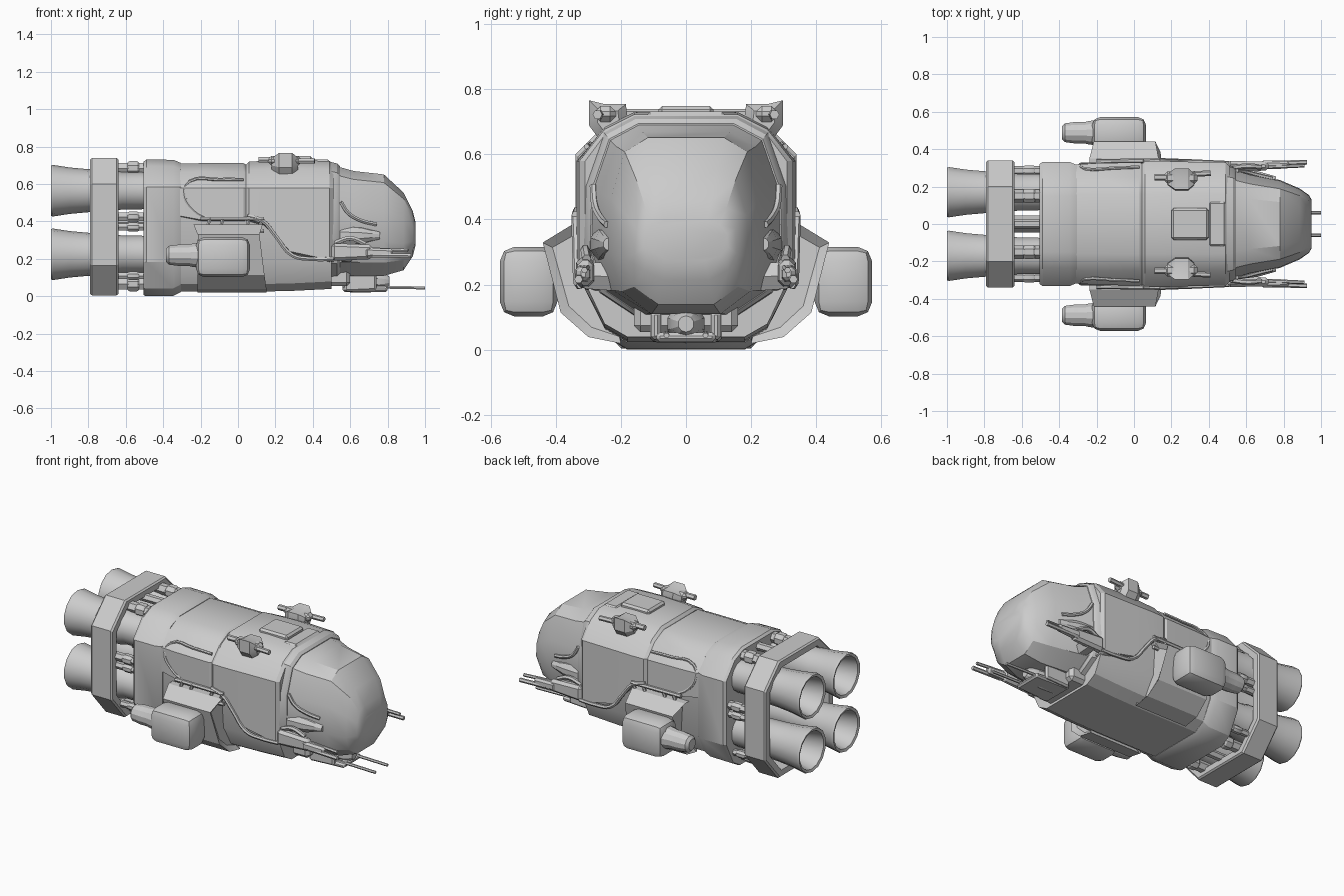
import bpy, bmesh, math
from mathutils import Vector

if "Cube" in bpy.data.objects:
    bpy.data.objects.remove(bpy.data.objects["Cube"])


def finish(name, bm):
    bmesh.ops.recalc_face_normals(bm, faces=bm.faces)
    me = bpy.data.meshes.new(name)
    bm.to_mesh(me)
    bm.free()
    ob = bpy.data.objects.new(name, me)
    bpy.context.collection.objects.link(ob)
    return ob


def skin(name, rings, wrap=False):
    """Bridge a list of equal-length point rings; cap the ends unless wrapped."""
    bm = bmesh.new()
    loops = [[bm.verts.new(p) for p in r] for r in rings]
    pairs = list(zip(loops, loops[1:])) + ([(loops[-1], loops[0])] if wrap else [])
    for a, b in pairs:
        for i in range(len(a)):
            j = (i + 1) % len(a)
            bm.faces.new((a[i], a[j], b[j], b[i]))
    if not wrap:
        bm.faces.new(loops[0])
        bm.faces.new(loops[-1])
    return finish(name, bm)


def ring(x, half):
    """Mirror a half cross-section of (y, z) points into a closed ring at x."""
    return [(x, y, z) for y, z in half] + [(x, -y, z) for y, z in reversed(half)]


def lathe(name, prof, y, z, n=14):
    """Revolve (x, radius) points around an axis parallel to x."""
    ang = [2 * math.pi * (i + .5) / n for i in range(n)]
    return skin(name, [[(x, y + r * math.cos(a), z + r * math.sin(a)) for a in ang] for x, r in prof])


def box(name, lo, hi, bevel=0.0, taper=1.0, seg=1):
    """Box between two corners; taper shrinks the +x end."""
    lo, hi = Vector(lo), Vector(hi)
    bm = bmesh.new()
    size = Vector([abs(d) for d in hi - lo])
    bmesh.ops.create_cube(bm, size=1)
    for v in bm.verts:
        k = taper if v.co.x > 0 else 1
        v.co = Vector((v.co.x * size.x, v.co.y * size.y * k, v.co.z * size.z * k)) + (lo + hi) / 2
    if bevel:
        bmesh.ops.bevel(bm, geom=bm.edges[:], offset=bevel, segments=seg, profile=.5, affect='EDGES')
    return finish(name, bm)


def tube(name, pts, r, smooth=False):
    """Round rod or cable through points."""
    cu = bpy.data.curves.new(name, 'CURVE')
    cu.dimensions = '3D'
    cu.bevel_depth = r
    cu.bevel_resolution = 1
    cu.resolution_u = 4
    cu.use_fill_caps = True
    sp = cu.splines.new('BEZIER')
    sp.bezier_points.add(len(pts) - 1)
    kind = 'AUTO' if smooth else 'VECTOR'
    for b, p in zip(sp.bezier_points, pts):
        b.co = p
        b.handle_left_type = b.handle_right_type = kind
    ob = bpy.data.objects.new(name, cu)
    bpy.context.collection.objects.link(ob)
    return ob


# main hull and rear collar
def hull(w, zb, zt, low=.19):
    return [(.18, zb), (.25, zb + .04), (w, low), (w, .59), (.235, zt - .035), (.15, zt)]

skin("main_hull", [ring(x, hull(w, zb, zt)) for x, w, zb, zt in
     [(-.34, .31, .03, .705), (.1, .31, .03, .70), (.3, .31, .035, .70), (.5, .30, .045, .69)]])
skin("rear_collar", [ring(x, hull(w, zb, zt)) for x, w, zb, zt in
     [(-.505, .32, .012, .725), (-.49, .332, .006, .737), (-.345, .332, .008, .735), (-.305, .315, .028, .718)]])

# armour shell: lower edge drops towards the front
def shell(w, zl, zt):
    return [(w - .04, zl), (w, zl + .015), (w, .585), (.25, zt - .045), (.16, zt)]

skin("mid_armour", [ring(x, shell(w, zl, zt)) for x, w, zl, zt in
     [(-.31, .318, .42, .715), (-.2, .325, .40, .717), (.03, .33, .40, .717), (.05, .318, .40, .705)]])
skin("front_armour", [ring(x, shell(w, zl, zt)) for x, w, zl, zt in
     [(.04, .32, .40, .705), (.06, .335, .40, .725), (.14, .337, .38, .73), (.28, .333, .23, .735),
      (.49, .328, .185, .728), (.51, .31, .19, .71)]])

# nose cabin
def nose(w, zb, zt):
    h = zt - zb
    return [(w * .45, zb), (w * .84, zb + h * .13), (w, zb + h * .34), (w * .98, zb + h * .66),
            (w * .80, zb + h * .92), (w * .5, zt)]

skin("nose_cabin", [ring(x, nose(w, zb, zt)) for x, w, zb, zt in
     [(.48, .305, .11, .712), (.53, .295, .11, .70), (.62, .268, .115, .675), (.78, .235, .115, .657),
      (.885, .19, .145, .56), (.935, .155, .22, .46), (.95, .13, .28, .40)]])
skin("neck_collar", [ring(x, nose(w, zb, zt)) for x, w, zb, zt in
     [(.49, .318, .1, .725), (.53, .308, .1, .715), (.545, .295, .11, .70)]])

# rear octagonal frame, hollow
def octo(w, zb, zt, c):
    return [(w - c, zb), (w, zb + c * 1.15), (w, zt - c), (w - c, zt)]

outer, outer_s = octo(.34, .01, .745, .14), octo(.332, .018, .737, .138)
inner = octo(.295, .055, .70, .115)
skin("engine_frame", [ring(-.79, outer_s), ring(-.78, outer), ring(-.65, outer), ring(-.64, outer_s),
                      ring(-.64, inner), ring(-.79, inner)], wrap=True)

# engines
for s in (1, -1):
    for z in (.57, .23):
        lathe("engine_nozzle", [(-.45, .092), (-.52, .1), (-.62, .1), (-.66, .11), (-.80, .115), (-.9, .124),
                                (-.99, .138), (-1, .134), (-.995, .118), (-.88, .095), (-.80, .07)], s * .17, z, 14)
    # struts between frame and collar
    for y, z, r in [(.15, .69, .034), (.285, .43, .026), (.285, .375, .022), (.15, .07, .034), (.24, .115, .02)]:
        tube("frame_strut", [(-.68, s * y, z), (-.47, s * y, z)], r)
        lathe("strut_joint", [(-.59, r), (-.58, r * 1.2), (-.54, r * 1.2), (-.53, r)], s * y, z, 8)
for z, r in [(.4, .045), (.69, .025), (.07, .025)]:
    tube("centre_strut", [(-.72, 0, z), (-.47, 0, z)], r)

# roof details
box("roof_hatch", (.2, -.085, .71), (.4, .085, .755), .012)
box("roof_spine", (.4, -.12, .70), (.49, .12, .738), .01)

for s in (1, -1):
    # side pod, its rear thruster and bracket
    box("side_pod", (-.225, s * .395, .108), (.065, s * .572, .322), .045, seg=2)
    lathe("pod_thruster", [(-.385, .035), (-.37, .052), (-.31, .06), (-.26, .06), (-.24, .065), (-.2, .07)],
          s * .488, .225, 12)
    prof = [(.2, .025), (.3, .045), (.385, .12), (.44, .335), (.35, .39), (.28, .39)]
    core = [(.2, .045), (.29, .075), (.36, .14), (.41, .32), (.34, .36), (.28, .36)]
    slant = lambda x, pts: [(x + .06 * (.25 - z) - .25 * max(0, y - .36) * (1 if x > 0 else -1), s * y, z)
                            for y, z in pts]
    skin("pod_bracket", [slant(x, p) for x, p in
                         [(-.19, core), (-.23, prof), (.14, prof), (.115, core)]])

    # pipework frame above the bracket
    for z in (.355, .42):
        tube("side_rail", [(-.2, s * .335, z), (.14, s * .34, z)], .012)
    for x in (-.17, -.1, .04, .11):
        tube("rail_post", [(x, s * .338, .35), (x + .02, s * .338, .425)], .01)
    # cables over the flanks
    tube("flank_cable", [(.05, s * .335, .435), (.13, s * .34, .41), (.2, s * .338, .33), (.29, s * .335, .225),
                         (.4, s * .33, .205), (.51, s * .325, .205)], .012, True)
    tube("panel_seam", [(-.15, s * .322, .415), (-.24, s * .32, .47), (-.29, s * .315, .56), (-.26, s * .295, .62),
                        (-.1, s * .30, .63), (.03, s * .305, .63)], .009, True)
    tube("nose_cable", [(.55, s * .285, .51), (.59, s * .28, .45), (.66, s * .262, .41), (.74, s * .243, .39)],
         .011, True)

    # cheek cannon
    lathe("cheek_fairing", [(.48, .06), (.56, .062), (.66, .05), (.76, .02)], s * .235, .33, 10)
    tube("cannon_arm", [(.58, s * .17, .225), (.58, s * .31, .235)], .048)
    box("cannon_body", (.5, s * .28, .195), (.72, s * .338, .29), .016, .8)
    box("cannon_shroud", (.68, s * .292, .212), (.83, s * .34, .265), .012, .8)
    tube("cannon_barrel", [(.72, s * .325, .225), (.925, s * .33, .222)], .013)
    tube("cannon_barrel", [(.72, s * .305, .258), (.91, s * .312, .25)], .01)
    tube("cannon_feed", [(.52, s * .30, .29), (.6, s * .31, .315), (.68, s * .305, .285)], .014, True)

    # roof turret
    base = [(.19, .65), (.265, .65), (.298, .695), (.298, .772), (.25, .76), (.185, .76), (.178, .71)]
    skin("roof_turret", [[(x, s * (.24 + (y - .24) * k), .715 + (z - .715) * k) for y, z in base]
                         for x, k in ((.18, .5), (.22, 1), (.29, 1), (.32, .55))])
    box("turret_head", (.16, s * .215, .705), (.34, s * .28, .755), .018)
    tube("turret_barrel", [(.28, s * .265, .728), (.41, s * .272, .728)], .015)
    tube("turret_counterweight", [(.11, s * .25, .735), (.2, s * .25, .735)], .017)

    # chin gun barrels and mount cheeks
    tube("chin_barrel", [(.74, s * .06, .055), (1.0, s * .06, .05)], .009)
    box("chin_mount", (.57, s * .075, .03), (.74, s * .11, .13), .01, .85)

# chin turret
lathe("chin_turret", [(.56, .045), (.6, .058), (.7, .06), (.78, .045), (.81, .025)], 0, .085, 10)
box("chin_base", (.56, -.1, .028), (.8, .1, .06), .01, .9)
box("under_nose_block", (.48, -.16, .06), (.6, .16, .16), .02)

# bake curves to meshes and shade
bpy.ops.object.select_all(action='SELECT')
bpy.context.view_layer.objects.active = bpy.context.scene.objects[0]
bpy.ops.object.convert(target='MESH')
bpy.ops.object.shade_smooth_by_angle(angle=math.radians(28))
# rest the model exactly on the ground plane
bpy.context.view_layer.update()
low = min((o.matrix_world @ v.co).z for o in bpy.context.scene.objects for v in o.data.vertices)
for o in bpy.context.scene.objects:
    o.location.z -= low
